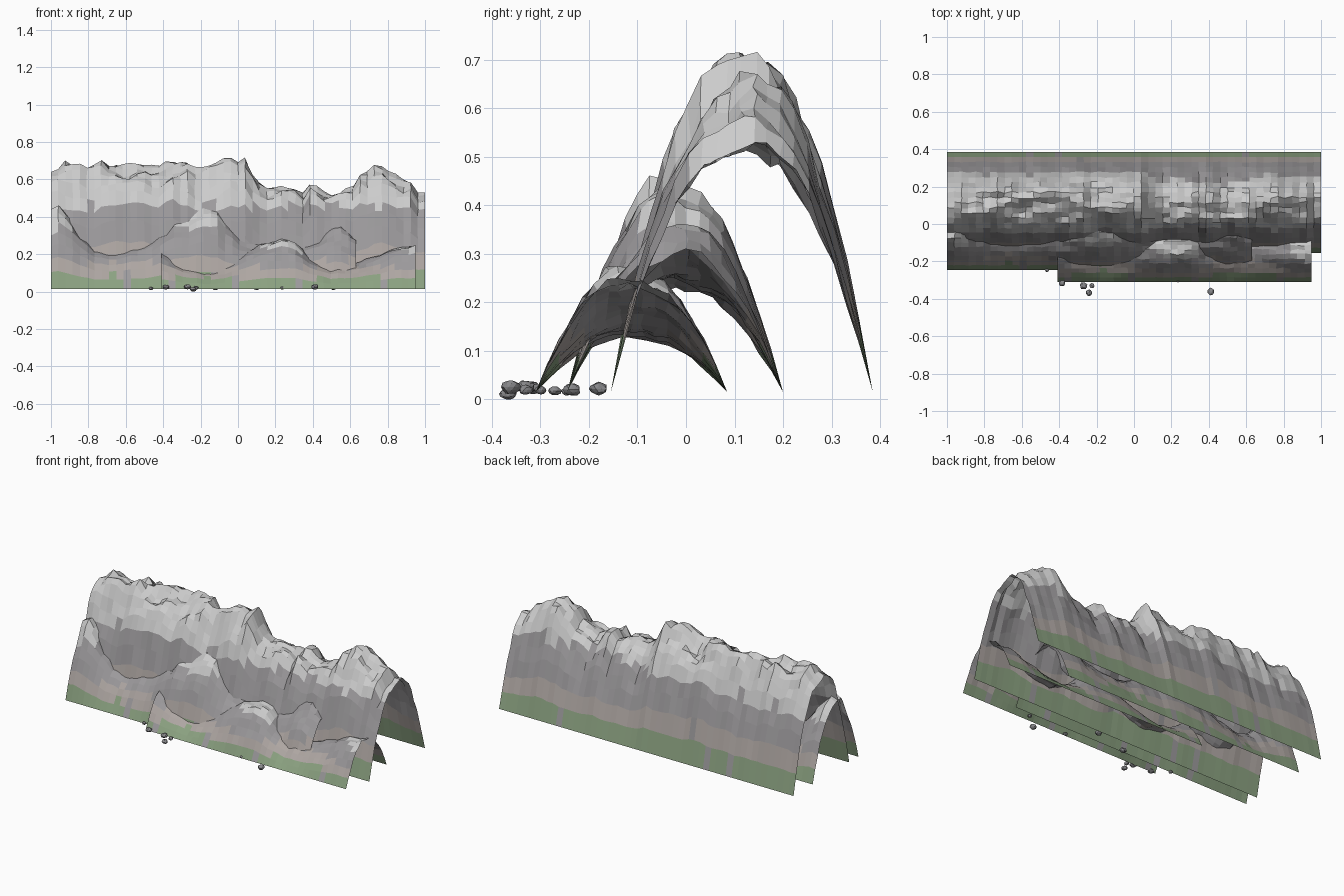
import bpy, bmesh, random
from mathutils import Vector, noise

if "Cube" in bpy.data.objects:
    bpy.data.objects.remove(bpy.data.objects["Cube"])

random.seed(7)


def material(name, r, g, b):
    m = bpy.data.materials.new(name)
    m.diffuse_color = (r, g, b, 1)
    m.use_nodes = True
    m.node_tree.nodes["Principled BSDF"].inputs["Base Color"].default_value = m.diffuse_color
    return m


snow = material("snow", 0.85, 0.86, 0.88)
rock = material("rock", 0.33, 0.32, 0.33)
scree = material("scree", 0.42, 0.38, 0.36)
grass = material("grass", 0.26, 0.36, 0.22)
stone = material("stone", 0.25, 0.25, 0.26)


def interp(points, x):
    for (x0, z0), (x1, z1) in zip(points, points[1:]):
        if x <= x1:
            return z0 + (z1 - z0) * (x - x0) / (x1 - x0)
    return points[-1][1]


def ridge(name, y0, y1, crest, nx, ny, seed, snow_line, grass_line):
    """Open arched sheet whose skyline follows the crest points."""
    bm = bmesh.new()
    xa, xb = crest[0][0], crest[-1][0]
    mid, half, base = (y0 + y1) / 2, (y1 - y0) / 2, 0.015
    rows = []
    for i in range(nx + 1):
        x = xa + (xb - xa) * i / nx
        col = []
        for j in range(ny + 1):
            t = 2 * j / ny - 1
            arch = 1 - abs(t) ** 2.05
            p = Vector((x * 5, t * 2.2, seed))
            n = 0.7 * noise.noise(p) + 0.45 * noise.noise(p * 2.7)
            col.append((t, max(0.0, arch * (1 + 0.16 * n))))
        # scale each slice so its top matches the skyline, with small jags
        top = max(a for _, a in col)
        inside = 0 < i < nx
        h = interp(crest, x) * (1 + (random.uniform(-0.03, 0.03) if inside else 0))
        line = []
        for t, a in col:
            edge = 1 - t * t
            dx = random.uniform(-0.004, 0.004) * edge if inside else 0
            dy = random.uniform(-0.006, 0.006) * edge
            z = base + (h - base) * a / top
            line.append(bm.verts.new((x + dx, mid + half * t + dy, z)))
        rows.append(line)
    for i in range(nx):
        bare = random.random() < 0.08
        shift = random.uniform(-0.015, 0.015)
        for j in range(ny):
            f = bm.faces.new((rows[i][j], rows[i + 1][j],
                              rows[i + 1][j + 1], rows[i][j + 1]))
            z = f.calc_center_median().z + shift
            if z > snow_line:
                f.material_index = 0
            elif z < grass_line:
                f.material_index = 1 if bare else 3
            else:
                f.material_index = 2 if z < grass_line * 1.8 else 1
    mesh = bpy.data.meshes.new(name)
    bm.to_mesh(mesh)
    bm.free()
    for m in (snow, rock, scree, grass):
        mesh.materials.append(m)
    bpy.context.collection.objects.link(bpy.data.objects.new(name, mesh))


# Three overlapping ridges, tallest at the back
ridge("back_ridge", -0.155, 0.385,
      [(-1, .64), (-.93, .70), (-.83, .665), (-.75, .695), (-.6, .69),
       (-.5, .66), (-.42, .68), (-.33, .705), (-.2, .67), (-.1, .69),
       (.03, .72), (.1, .6), (.15, .54), (.25, .56), (.35, .54), (.4, .57),
       (.5, .5), (.6, .57), (.68, .63), (.76, .69), (.9, .61), (.96, .54), (1, .53)],
      52, 20, 1.3, 0.46, 0.12)
ridge("middle_ridge", -0.245, 0.20,
      [(-1, .44), (-.95, .46), (-.88, .38), (-.82, .28), (-.74, .235),
       (-.62, .24), (-.5, .28), (-.4, .34), (-.32, .42), (-.24, .455),
       (-.12, .43), (-.03, .34), (.1, .28), (.22, .25), (.34, .26),
       (.42, .31), (.5, .36), (.56, .35), (.63, .31)],
      42, 18, 5.7, 0.34, 0.09)
ridge("front_ridge", -0.31, 0.085,
      [(-.41, .23), (-.36, .19), (-.28, .145), (-.18, .13), (-.08, .15),
       (.05, .21), (.16, .27), (.26, .285), (.33, .25), (.4, .17),
       (.5, .135), (.62, .15), (.74, .19), (.86, .235), (.95, .25)],
      36, 16, 9.1, 0.225, 0.07)

# Loose boulders along the foot of the range
for k, (x, y, r) in enumerate([(-.465, -.245, .012), (-.385, -.315, .018),
                               (-.27, -.33, .019), (-.24, -.367, .017),
                               (-.225, -.33, .014), (.41, -.36, .02),
                               (.235, -.30, .012), (.51, -.27, .013),
                               (.1, -.18, .019), (-.12, -.235, .018)]):
    bm = bmesh.new()
    bmesh.ops.create_icosphere(bm, subdivisions=2, radius=r)
    for v in bm.verts:
        v.co *= random.uniform(0.85, 1.12)
        v.co.z *= 0.75
    low = min(v.co.z for v in bm.verts)
    rise = 0 if k == 3 else random.uniform(0.004, 0.012)
    for v in bm.verts:
        v.co += Vector((x, y, rise - low))
    me = bpy.data.meshes.new("boulder")
    bm.to_mesh(me)
    bm.free()
    me.materials.append(stone)
    bpy.context.collection.objects.link(bpy.data.objects.new("boulder_%d" % (k + 1), me))
